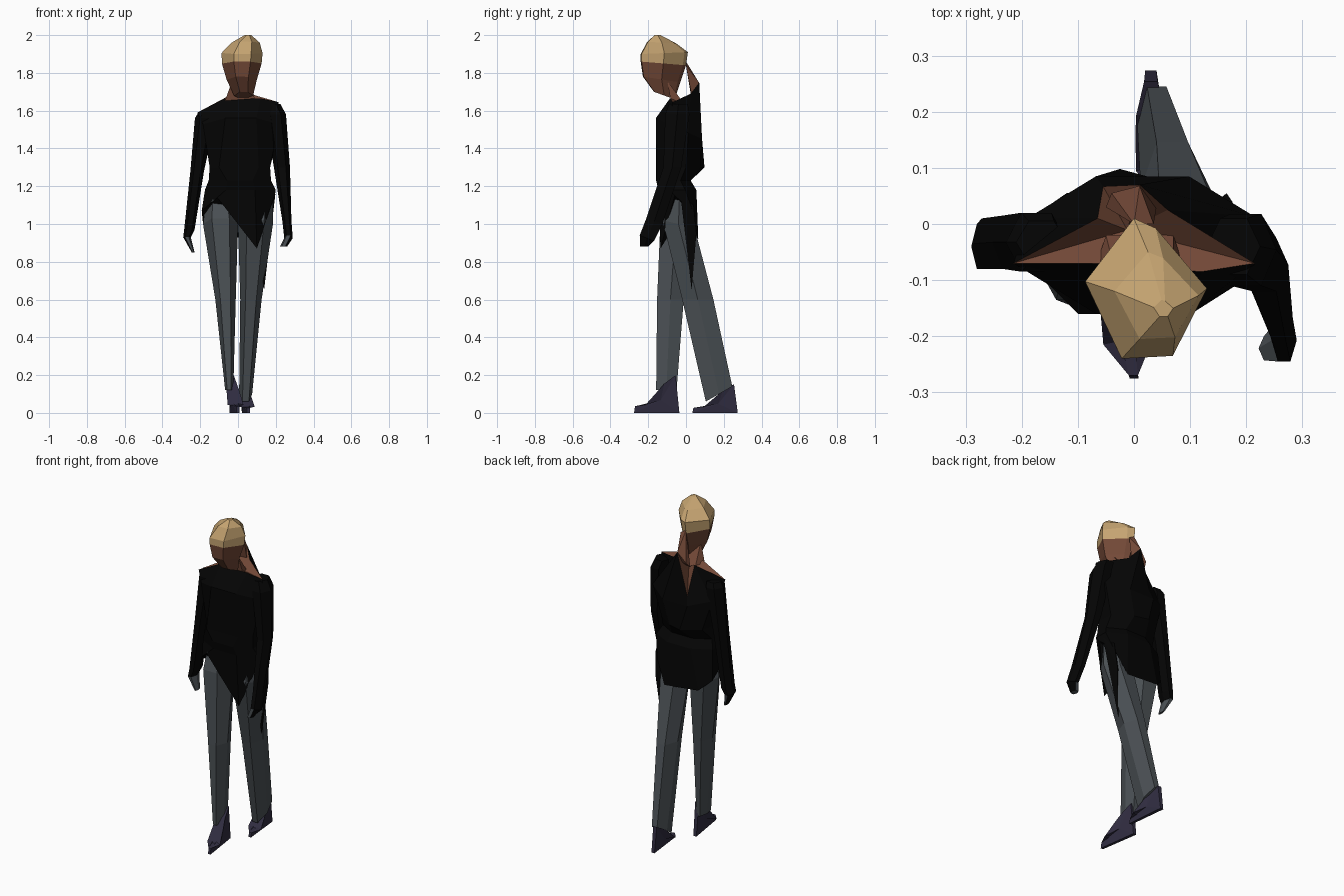
import bpy
import bmesh
import math

default_cube = bpy.data.objects.get("Cube")
if default_cube:
    bpy.data.objects.remove(default_cube, do_unlink=True)


def make_material(name, red, green, blue):
    material = bpy.data.materials.new(name)
    color = (red, green, blue, 1)
    material.diffuse_color = color
    material.use_nodes = True
    shader = next(n for n in material.node_tree.nodes if n.type == "BSDF_PRINCIPLED")
    shader.inputs["Base Color"].default_value = color
    shader.inputs["Roughness"].default_value = 0.9
    return material


HAIR = make_material("blond hair", 0.56, 0.37, 0.165)
SKIN = make_material("brown skin", 0.175, 0.067, 0.039)
BLACK = make_material("black cloth", 0.0015, 0.0015, 0.0015)
GREY = make_material("grey cloth", 0.07, 0.081, 0.09)
SHOE = make_material("dark violet leather", 0.03, 0.026, 0.052)


def finish(bm, name, materials, rule=None):
    """Turn a bmesh into a flat shaded object; rule recolours faces."""
    bmesh.ops.recalc_face_normals(bm, faces=bm.faces[:])
    bm.normal_update()
    if rule:
        for face in bm.faces:
            face.material_index = rule(face)
    mesh = bpy.data.meshes.new(name)
    bm.to_mesh(mesh)
    bm.free()
    for material in materials:
        mesh.materials.append(material)
    obj = bpy.data.objects.new(name, mesh)
    bpy.context.collection.objects.link(obj)
    return obj


def regular(sides):
    """Regular outline with a flat front edge, scaled to the unit square."""
    angles = [math.tau * (i + 0.5) / sides - math.pi / 2 for i in range(sides)]
    wide = max(math.cos(a) for a in angles)
    deep = max(math.sin(a) for a in angles)
    return [((math.cos(a) / wide + 1) / 2, (math.sin(a) / deep + 1) / 2) for a in angles]


SKULL = [(0.72, 0.02), (1, 0.5), (0.58, 0.93), (0.4, 1), (0, 0.55), (0.3, 0)]


def ring(outline, x0, x1, front, back, z_front, z_back=None):
    """Outline stretched over a box in plan, sloping from front to back."""
    z_back = z_front if z_back is None else z_back
    return [(x0 + (x1 - x0) * u, front + (back - front) * v, z_front + (z_back - z_front) * v)
            for u, v in outline]


def loft(name, rings, materials, bands, rule=None):
    """Skin a stack of rings; bands gives the material of each strip and of the last cap."""
    bm = bmesh.new()
    rows = [[bm.verts.new(p) for p in points] for points in rings]
    count = len(rows[0])
    for low, high, band in zip(rows, rows[1:], bands):
        for i in range(count):
            j = (i + 1) % count
            bm.faces.new((low[i], low[j], high[j], high[i])).material_index = band
    bm.faces.new(rows[0][::-1]).material_index = bands[0]
    bm.faces.new(rows[-1]).material_index = bands[-1]
    bmesh.ops.poke(bm, faces=[f for f in bm.faces if len(f.verts) > 4])
    return finish(bm, name, materials, rule)


def hull(name, points, material):
    bm = bmesh.new()
    for p in points:
        bm.verts.new(p)
    bmesh.ops.convex_hull(bm, input=bm.verts[:])
    return finish(bm, name, [material])


# Sweater with a slanted hem, a hanging back fold, and a wide neckline slit at the back
hem = [(0.1, -0.135, 0.87), (0.195, -0.06, 1.15), (0.175, 0.035, 1.07), (0.1, 0.065, 0.92),
       (-0.12, 0.055, 0.94), (-0.185, 0.01, 1.0), (-0.192, -0.07, 1.07), (-0.11, -0.145, 1.14)]
fold = [(0.11, -0.155, 1.3), (0.17, -0.1, 1.3), (0.165, 0.0, 1.3), (0.06, 0.075, 1.3),
        (-0.025, 0.098, 1.3), (-0.13, 0.03, 1.3), (-0.15, -0.09, 1.3), (-0.1, -0.16, 1.3)]
neckline = [(0.12, -0.085, 1.665), (0.215, -0.07, 1.645), (0.06, 0.025, 1.69), (0.01, 0.07, 1.75),
            (-0.055, 0.067, 1.5), (-0.065, 0.01, 1.67), (-0.215, -0.07, 1.59),
            (-0.07, -0.07, 1.665)]
OCTAGON = regular(8)
torso = [
    hem,
    ring(OCTAGON, -0.175, 0.2, -0.145, 0.055, 1.18),
    ring(OCTAGON, -0.155, 0.175, -0.158, 0.025, 1.23),
    fold,
    ring(OCTAGON, -0.185, 0.215, -0.16, 0.085, 1.56, 1.45),
    neckline,
]
loft("sweater", torso, [BLACK, SKIN], [0, 0, 0, 0, 0, 1])
hull("side_flap", [(0.198, -0.03, 1.16), (0.175, 0.04, 1.1), (0.165, 0.055, 0.95),
                   (0.138, 0.03, 0.65), (0.1, 0.0, 0.95)], BLACK)

# Neck: a thin nape reaching up to the skull and a throat below the chin
hull("nape", [(-0.04, 0.055, 1.69), (0.01, 0.068, 1.75), (0.0, 0.0, 1.86), (0.035, 0.0, 1.84),
              (0.04, 0.03, 1.68), (-0.05, 0.03, 1.66)], SKIN)
hull("throat", [(-0.07, -0.08, 1.65), (0.09, -0.08, 1.65), (0.07, -0.02, 1.65),
                (-0.05, -0.02, 1.65), (-0.03, -0.1, 1.76), (0.07, -0.1, 1.76)], SKIN)

# Head: face below the hairline, hair above, pointed towards the back
head_boxes = [
    (-0.02, 0.08, -0.17, -0.06, 1.7, 1.66),
    (-0.06, 0.1, -0.228, -0.03, 1.78, 1.75),
    (-0.085, 0.125, -0.24, 0.0, 1.86, 1.84),
    (-0.087, 0.13, -0.24, 0.01, 1.9, 1.91),
    (-0.035, 0.115, -0.205, -0.05, 1.965, 1.955),
    (0.035, 0.07, -0.165, -0.135, 2.0),
]
loft("head", [ring(SKULL, *box) for box in head_boxes], [SKIN, HAIR], [0, 0, 1, 1, 1, 1])


HEXAGON = regular(6)


# Arms: black sleeves, grey on the inner and rear faces of the hands
def arm(name, side, boxes):
    def hand_rule(face):
        low = face.calc_center_median().z < 0.95
        bare = face.normal.x * side < 0.3 or face.normal.y > 0.4
        return 1 if low and bare else 0
    loft(name, [ring(HEXAGON, *box) for box in boxes], [BLACK, GREY], [0] * len(boxes), hand_rule)


arm("left_arm", 1, [
    (0.13, 0.225, -0.09, 0.01, 1.635),
    (0.145, 0.254, -0.11, 0.018, 1.58),
    (0.19, 0.275, -0.12, -0.025, 1.3),
    (0.235, 0.283, -0.21, -0.125, 1.03, 1.0),
    (0.245, 0.29, -0.245, -0.17, 0.94, 0.91),
    (0.222, 0.26, -0.243, -0.2, 0.88),
])
arm("right_arm", -1, [
    (-0.21, -0.12, -0.07, 0.005, 1.59),
    (-0.228, -0.12, -0.085, 0.02, 1.56),
    (-0.252, -0.18, -0.08, 0.015, 1.28),
    (-0.285, -0.23, -0.08, 0.01, 0.97),
    (-0.29, -0.25, -0.08, 0.0, 0.93),
    (-0.245, -0.23, -0.07, -0.03, 0.85),
])

# Trousers: one leg striding forward, one trailing
legs = {
    "left_leg": [(0.03, 0.185, -0.1, 0.03, 1.14), (0.0, 0.185, -0.125, 0.045, 1.02, 0.98),
                 (0.012, 0.125, -0.02, 0.145, 0.6), (0.006, 0.075, 0.105, 0.245, 0.06, 0.14)],
    "right_leg": [(-0.17, -0.02, -0.11, 0.02, 1.13), (-0.185, 0.0, -0.135, 0.03, 1.03, 0.97),
                  (-0.12, -0.012, -0.153, -0.012, 0.6), (-0.068, -0.025, -0.158, -0.05, 0.12)],
}
for name, boxes in legs.items():
    loft(name, [ring(HEXAGON, *box) for box in boxes], [GREY], [0] * len(boxes))


# Shoes: a side profile with its own half width at each point
def shoe(name, heel_x, toe_x, toe_y, rise):
    profile = [(0, 0, 0.008), (0.005, 0.035, 0.008), (0.06, 0.042, 0.042),
               (0.125, 0.115, 0.034), (0.16, 0.155, 0.027), (0.22, 0.2, 0.012), (0.24, 0, 0.01)]
    sides = []
    for sign in (-1, 1):
        sides.append([(toe_x + (heel_x - toe_x) * min(1, y * 6) + sign * half, toe_y + y, z * rise)
                      for y, z, half in profile])
    loft(name, sides, [SHOE], [0, 0])


shoe("left_shoe", 0.03, 0.055, 0.034, 0.76)
shoe("right_shoe", -0.035, 0.0, -0.275, 1)
